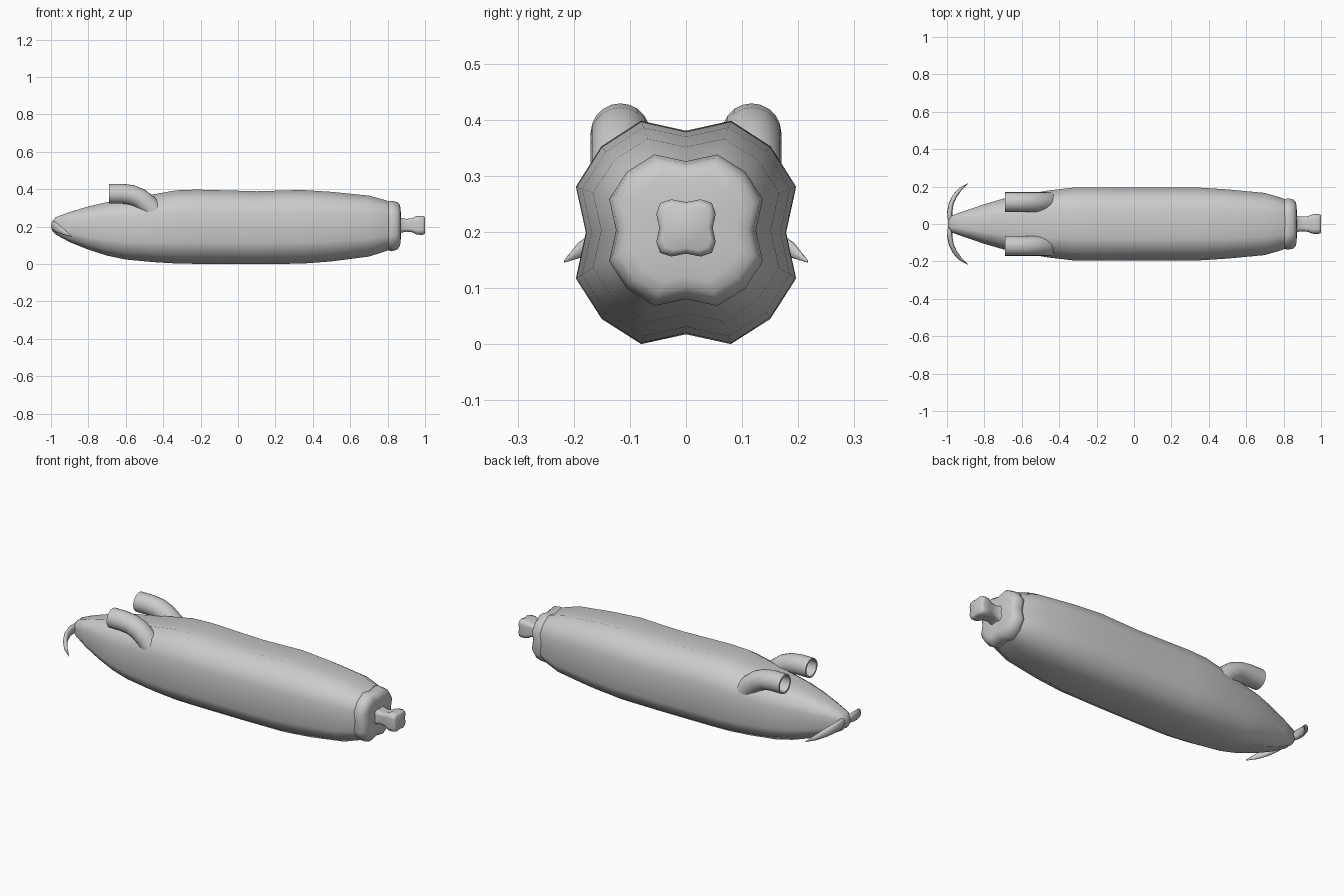
import bpy, bmesh, math
from mathutils import Vector


def loft(name, rings, angle=50, mirror=False, subdiv=0):
    """Skin a list of vertex rings, closing both ends."""
    bm = bmesh.new()
    loops = [[bm.verts.new(p) for p in ring] for ring in rings]
    n = len(loops[0])
    for a, b in zip(loops, loops[1:]):
        for i in range(n):
            j = (i + 1) % n
            bm.faces.new((a[i], a[j], b[j], b[i]))
    for end in (loops[0], loops[-1]):
        bm.faces.new(end)
    bmesh.ops.recalc_face_normals(bm, faces=bm.faces)
    me = bpy.data.meshes.new(name)
    bm.to_mesh(me)
    bm.free()
    ob = bpy.data.objects.new(name, me)
    bpy.context.collection.objects.link(ob)
    bpy.ops.object.select_all(action='DESELECT')
    ob.select_set(True)
    bpy.context.view_layer.objects.active = ob
    bpy.ops.object.shade_smooth_by_angle(angle=math.radians(angle))
    if mirror:
        m = ob.modifiers.new("mirror", 'MIRROR')
        m.use_axis = (False, True, False)
        m.use_clip = True
    return ob


def lobed(x, ry, zlo, zhi, near=0.41, diag=0.77, dip=0.91):
    """Sixteen-point cross-section with four grooves."""
    quarter = [(0, dip), (near, 1), (diag, diag), (1, near)]
    pts, zc, rz = [], (zlo + zhi) / 2, (zhi - zlo) / 2
    for k in range(4):
        for u, v in quarter:
            for _ in range(k):
                u, v = v, -u
            pts.append((x, u * ry, zc + v * rz))
    return pts


def sweep(path, radii, n):
    """Elliptical rings along a path; radii are (across, upward)."""
    pts, rings = [Vector(p) for p in path], []
    for i, p in enumerate(pts):
        t = (pts[min(i + 1, len(pts) - 1)] - pts[max(i - 1, 0)]).normalized()
        side = t.cross(Vector((0, 0, 1))).normalized()
        up = side.cross(t)
        a, b = radii[i]
        rings.append([p + side * a * math.cos(2 * math.pi * k / n)
                      + up * b * math.sin(2 * math.pi * k / n) for k in range(n)])
    return rings


# Grooved vegetable-shaped hull
hull = [(-0.995, 0.022, 0.180, 0.226), (-0.975, 0.045, 0.158, 0.250),
        (-0.90, 0.072, 0.117, 0.278), (-0.80, 0.106, 0.077, 0.308),
        (-0.70, 0.135, 0.045, 0.331), (-0.60, 0.156, 0.024, 0.346),
        (-0.45, 0.180, 0.010, 0.373), (-0.33, 0.194, 0.003, 0.394),
        (-0.22, 0.196, 0.001, 0.398), (0.10, 0.195, 0.000, 0.389),
        (0.34, 0.195, 0.002, 0.396), (0.50, 0.185, 0.014, 0.386),
        (0.70, 0.166, 0.040, 0.366), (0.78, 0.143, 0.065, 0.344),
        (0.82, 0.127, 0.080, 0.330)]
loft("hull", [lobed(*s) for s in hull], 60)

# Collar around the rear end
collar = [(0.803, 0.120, 0.088, 0.322), (0.806, 0.133, 0.073, 0.335),
          (0.822, 0.137, 0.068, 0.338), (0.850, 0.132, 0.077, 0.332),
          (0.864, 0.120, 0.092, 0.318), (0.869, 0.098, 0.112, 0.300),
          (0.872, 0.045, 0.165, 0.248)]
loft("collar", [lobed(*s) for s in collar], 70)

# Stem
stem = [(0.862, 0.050, 0.160, 0.255), (0.874, 0.042, 0.168, 0.246),
        (0.900, 0.039, 0.173, 0.241), (0.930, 0.042, 0.170, 0.245),
        (0.955, 0.052, 0.157, 0.257), (0.985, 0.053, 0.156, 0.258),
        (0.996, 0.050, 0.160, 0.254), (1.000, 0.043, 0.167, 0.247)]
loft("stem", [lobed(*s, near=0.5, diag=0.87, dip=0.9) for s in stem], 70)

# Pair of hollow bent pipes on the upper front
path = [(-0.69, 0.117, 0.376), (-0.62, 0.117, 0.376), (-0.57, 0.117, 0.370),
        (-0.525, 0.117, 0.352), (-0.48, 0.117, 0.317), (-0.44, 0.117, 0.268),
        (-0.42, 0.117, 0.230)]
outer = sweep(path, [(0.053, 0.053)] * 7, 20)
bore = sweep(path, [(0.044, 0.044)] * 7, 20)
loft("pipes", bore[4::-1] + outer, 50, mirror=True)

# Curved whiskers at the nose
whisker_path = [(-0.972, -0.002, 0.208), (-0.984, 0.03, 0.208), (-0.985, 0.065, 0.205),
                (-0.977, 0.11, 0.198), (-0.958, 0.15, 0.186),
                (-0.928, 0.187, 0.168), (-0.888, 0.217, 0.147)]
whisker_radii = [(0.008, 0.014), (0.013, 0.024), (0.014, 0.027), (0.013, 0.026),
                 (0.012, 0.022), (0.009, 0.014), (0.001, 0.002)]
loft("whiskers", sweep(whisker_path, whisker_radii, 10), 60, mirror=True)
